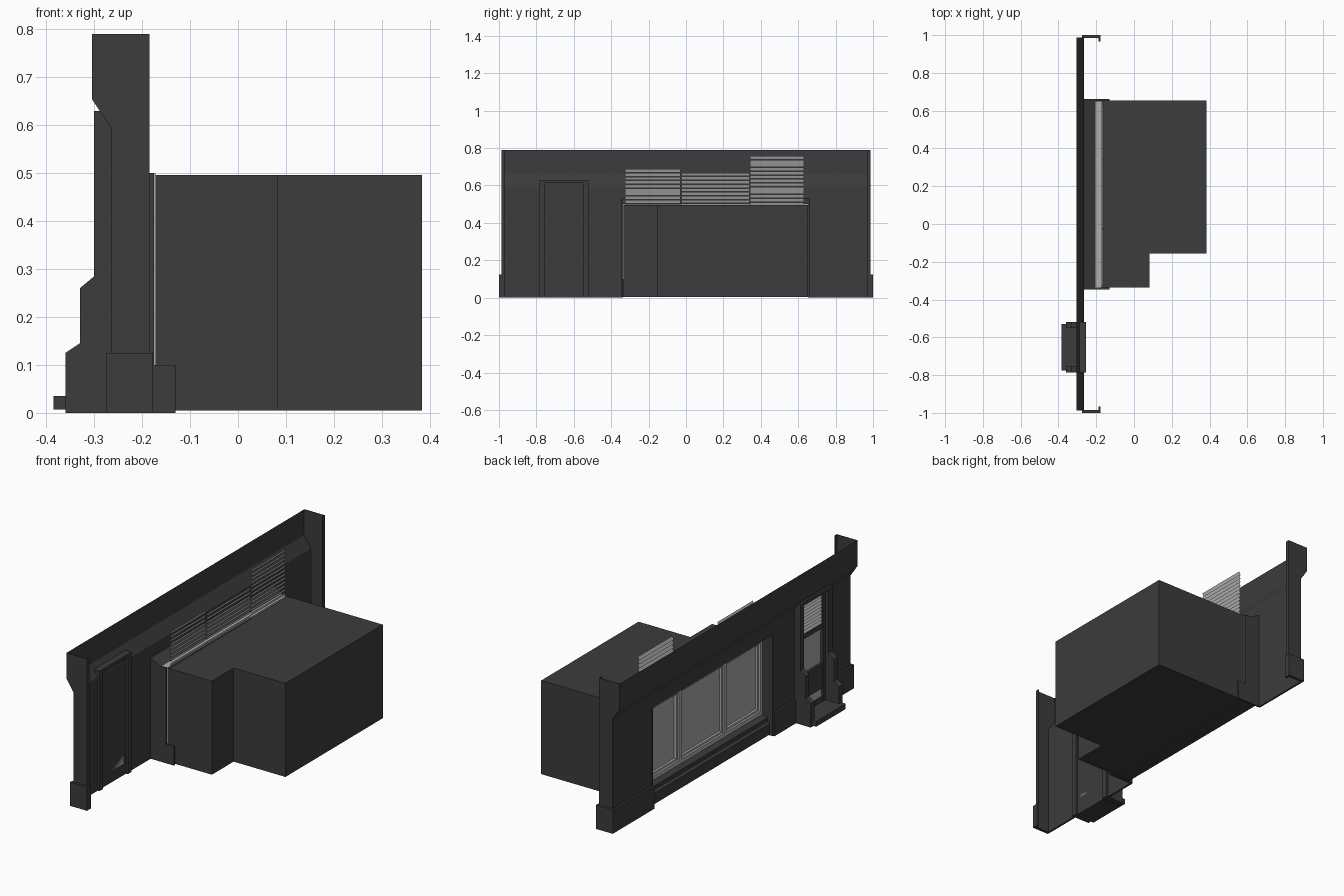
import bpy, bmesh

if "Cube" in bpy.data.objects:
    bpy.data.objects.remove(bpy.data.objects["Cube"])


def material(name, v, a=1.0):
    m = bpy.data.materials.new(name)
    m.diffuse_color = (v, v, v, a)
    m.use_nodes = True
    m.node_tree.nodes["Principled BSDF"].inputs["Base Color"].default_value = m.diffuse_color
    return m


DARK = material("dark_paint", 0.045)
LIGHT = material("light_frame", 0.42)
SLAT = material("blind_slat", 0.5)
GLASS = material("glass", 0.4, 0.4)


def finish(name, bm, mat):
    bmesh.ops.recalc_face_normals(bm, faces=bm.faces)
    me = bpy.data.meshes.new(name)
    bm.to_mesh(me)
    bm.free()
    me.materials.append(mat)
    ob = bpy.data.objects.new(name, me)
    bpy.context.collection.objects.link(ob)
    return ob


def box(name, x, y, z, mat=DARK):
    """Box from three (min, max) ranges."""
    bm = bmesh.new()
    bmesh.ops.create_cube(bm, size=1)
    for v in bm.verts:
        for i, r in enumerate((x, y, z)):
            v.co[i] = r[0] if v.co[i] < 0 else r[1]
    return finish(name, bm, mat)


def sheet(name, pts, y0, y1, mat=DARK):
    """Open x-z profile swept along y."""
    bm = bmesh.new()
    a = [bm.verts.new((x, y0, z)) for x, z in pts]
    b = [bm.verts.new((x, y1, z)) for x, z in pts]
    for i in range(len(pts) - 1):
        bm.faces.new((a[i], a[i + 1], b[i + 1], b[i]))
    return finish(name, bm, mat)


def prism(name, pts, lo, hi, axis="y", mat=DARK, skip=None):
    """Closed profile extruded along y (x-z points) or z (x-y points)."""
    bm = bmesh.new()
    put = (lambda p, d: (p[0], d, p[1])) if axis == "y" else (lambda p, d: (p[0], p[1], d))
    a = [bm.verts.new(put(p, lo)) for p in pts]
    b = [bm.verts.new(put(p, hi)) for p in pts]
    bm.faces.new(a)
    bm.faces.new(b)
    n = len(pts)
    for i in range(n):
        if i != skip:
            j = (i + 1) % n
            bm.faces.new((a[i], a[j], b[j], b[i]))
    return finish(name, bm, mat)


def blind(name, x, y0, y1, top, bottom, n):
    """Stack of tilted slats."""
    pitch = (top - bottom) / n
    ob = sheet(name, [(x - 0.004, bottom), (x + 0.004, bottom + pitch * 0.88)], y0, y1, SLAT)
    arr = ob.modifiers.new("slats", "ARRAY")
    arr.count = n
    arr.use_relative_offset = False
    arr.use_constant_offset = True
    arr.constant_offset_displace = (0, 0, pitch)


# Facade wall: thin shell with a stepped-out fascia, open at the window
W0, W1, HEAD = -0.34, 0.655, 0.53
END = 0.987
fascia = [(-0.305, 0.79), (-0.305, 0.655), (-0.265, 0.595)]
sheet("wall_right", fascia + [(-0.265, 0.0)], -END, W0)
sheet("wall_left", fascia + [(-0.265, 0.0)], W1, END)
sheet("wall_over_window", fascia + [(-0.265, HEAD)], W0, W1)

# End returns with a small inward lip, plus wrapped plinths
for side, s in (("right", -1), ("left", 1)):
    prism("end_return_" + side,
          fascia + [(-0.265, 0), (-0.185, 0), (-0.185, 0.79)],
          s * (END - 0.003), s * END)
    box("end_lip_" + side, (-0.188, -0.185), sorted((s * (END - 0.02), s * END)), (0, 0.79))
    box("plinth_return_" + side, (-0.275, -0.177), sorted((s * END, s)), (0, 0.125))
    box("plinth_lip_" + side, (-0.185, -0.177), sorted((s * (END - 0.02), s)), (0, 0.125))

# Plinth along the front wall
plinth = [(-0.265, 0), (-0.275, 0), (-0.275, 0.12), (-0.27, 0.125), (-0.265, 0.125)]
for name, a, b in (("left", W1, 1), ("middle", -0.52, W0), ("right", -1, -0.785)):
    prism("plinth_" + name, plinth, a, b)

# Window recess: jambs, soffit and stepped stall riser
jamb = [(-0.267, 0), (-0.267, HEAD), (-0.205, 0.5), (-0.175, 0.5),
        (-0.175, 0.1), (-0.13, 0.1), (-0.13, 0)]
prism("window_jamb_right", jamb, W0 - 0.006, W0 + 0.003)
prism("window_jamb_left", jamb, W1 - 0.002, W1 + 0.006)
sheet("window_soffit", [(-0.265, HEAD), (-0.205, 0.5)], W0, W1)
prism("stall_riser", [(-0.25, 0.004), (-0.25, 0.06), (-0.238, 0.07), (-0.238, 0.09),
                      (-0.215, 0.1), (-0.172, 0.1), (-0.172, 0.004)], W0, W1)

# Shop window frame
F0, F1 = -0.336, 0.652
box("window_sill_rail", (-0.21, -0.172), (F0, F1), (0.1, 0.122), LIGHT)
box("window_head_rail", (-0.21, -0.172), (F0, F1), (0.48, 0.499), LIGHT)
for i, (a, b) in enumerate(((F0, -0.316), (-0.042, -0.016), (0.332, 0.358), (0.632, F1))):
    box(f"window_mullion_{i}", (-0.21, -0.172), (a, b), (0.122, 0.48), LIGHT)
panes = ((-0.316, -0.042), (-0.016, 0.332), (0.358, 0.632))
for i, (a, b) in enumerate(panes):
    sheet(f"window_glass_{i}", [(-0.188, 0.122), (-0.188, 0.48)], a, b, GLASS)
    # Slim inner beads around each pane
    for j, (y, z) in enumerate((((a, a + 0.008), (0.122, 0.48)), ((b - 0.008, b), (0.122, 0.48)),
                                ((a, b), (0.122, 0.132)), ((a, b), (0.47, 0.48)))):
        box(f"window_bead_{i}_{j}", (-0.2, -0.182), y, z, LIGHT)

# Blinds at three heights behind the panes
for i, (a, b, top) in enumerate(((-0.325, -0.03, 0.69), (-0.025, 0.34, 0.67), (0.342, 0.63, 0.76))):
    blind(f"window_blind_{i}", -0.165, a, b, top, top - 0.33, 16)

# Room behind the window, open toward the glass
prism("room", [(-0.172, 0.653), (-0.172, -0.335), (0.083, -0.335),
               (0.083, -0.155), (0.384, -0.155), (0.384, 0.653)],
      0.005, 0.496, axis="z", skip=0)

# Door surround: stepped pilasters and lintel
pilaster = [(-0.255, 0), (-0.36, 0), (-0.36, 0.125), (-0.33, 0.145), (-0.33, 0.26),
            (-0.3, 0.285), (-0.3, 0.63), (-0.255, 0.63)]
D0, D1 = -0.755, -0.55
prism("door_pilaster_left", pilaster, D1, D1 + 0.03)
prism("door_pilaster_right", pilaster, D0 - 0.03, D0)
box("door_lintel", (-0.3, -0.255), (D0, D1), (0.612, 0.63))
box("door_step", (-0.385, -0.265), (-0.775, -0.53), (0.007, 0.035))

# Door: stiles, rails, panes, shutter and kick plate
for name, a, b in (("left", D1 - 0.022, D1), ("right", D0, D0 + 0.022)):
    box("door_stile_" + name, (-0.282, -0.265), (a, b), (0.035, 0.612))
for i, (a, b) in enumerate(((0.035, 0.06), (0.105, 0.235), (0.42, 0.445), (0.598, 0.612))):
    box(f"door_rail_{i}", (-0.28, -0.265), (D0, D1), (a, b))
for name, a, b in (("lower", 0.235, 0.42), ("upper", 0.445, 0.598)):
    sheet("door_glass_" + name, [(-0.267, a), (-0.267, b)], D0 + 0.02, D1 - 0.02, GLASS)
blind("door_shutter", -0.273, D0 + 0.022, D1 - 0.022, 0.598, 0.445, 9)
box("door_kick_plate", (-0.274, -0.265), (D0 + 0.022, D1 - 0.022), (0.06, 0.105), LIGHT)
